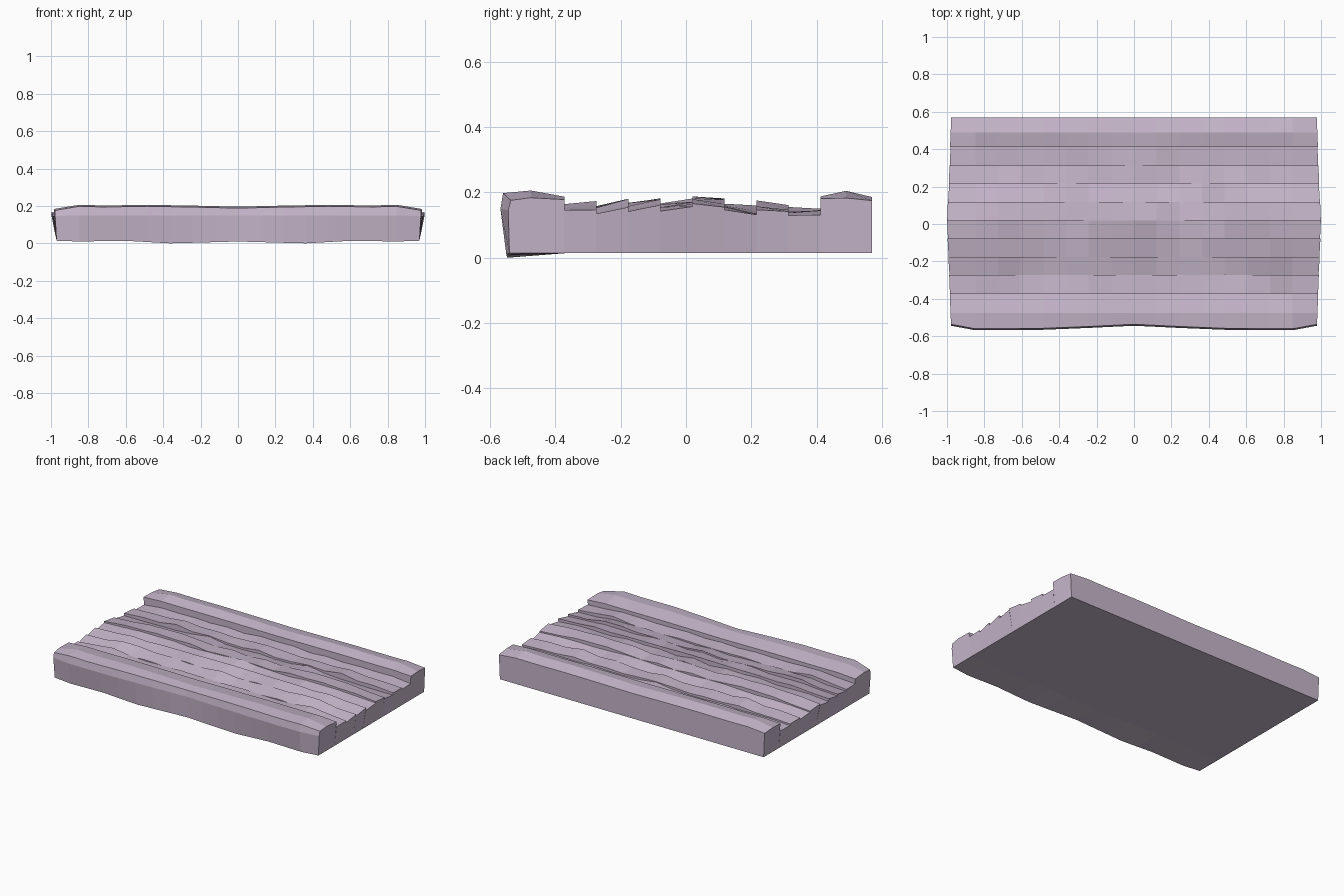
import bpy, bmesh, random
from mathutils import Vector

random.seed(4)
cube = bpy.data.objects.get("Cube")
if cube:
    bpy.data.objects.remove(cube)

mat = bpy.data.materials.new("lavender stone")
mat.use_nodes = True
COLOUR = (0.57, 0.475, 0.60, 1)
mat.diffuse_color = COLOUR
mat.node_tree.nodes["Principled BSDF"].inputs["Base Color"].default_value = COLOUR

COLS = 16
HALF = 0.97
BASE = 0.014


def curve(points, x):
    """Piecewise linear wave, mirrored about x = 0."""
    x = abs(x)
    for (a, u), (b, v) in zip(points, points[1:]):
        if x <= b:
            return u + (v - u) * (x - a) / (b - a)
    return points[-1][1]


def loft(name, section):
    """Sweep a closed (y, z) section along x; the end faces bulge outwards."""
    bm = bmesh.new()
    rings = []
    for i in range(COLS + 1):
        s = 2 * i / COLS - 1
        ring = []
        for y, z in section(i, s * HALF):
            x = s * HALF
            if abs(s) == 1:
                bulge = 0.03 - 0.04 * abs(y)
                x += s * bulge * min(1, max(0, (z - BASE) / 0.14))
            ring.append(bm.verts.new(Vector((x, y, z))))
        rings.append(ring)
    n = len(rings[0])
    for a, b in zip(rings, rings[1:]):
        for k in range(n):
            bm.faces.new((a[k], a[(k + 1) % n], b[(k + 1) % n], b[k]))
    bm.faces.new(rings[0])
    bm.faces.new(rings[-1])
    bmesh.ops.recalc_face_normals(bm, faces=bm.faces)
    mesh = bpy.data.meshes.new(name)
    bm.to_mesh(mesh)
    bm.free()
    mesh.materials.append(mat)
    obj = bpy.data.objects.new(name, mesh)
    bpy.context.collection.objects.link(obj)
    return obj


# Waves along the curbs
SWAY = [(0, 0.024), (0.25, 0.012), (0.5, 0.002), (0.85, 0), (HALF, 0.024)]
CREST = [(0, -0.01), (0.25, -0.004), (0.5, 0), (0.7, -0.004), (0.85, 0), (HALF, -0.022)]
HEM = [(0, 0.01), (0.36, 0), (0.6, 0.014), (0.85, 0.01), (HALF, BASE)]


# Front curb with a wavy outer face
def front_section(i, x):
    d, c = curve(SWAY, x), curve(CREST, x)
    return [(-0.372, BASE), (-0.372, 0.187 + c * 0.4), (-0.475, 0.206 + c),
            (-0.56 + d, 0.198 + c), (-0.568 + d, 0.15 + c * 0.2),
            (-0.55 + d * 0.4, curve(HEM, x))]


# Back curb with a straight outer face
def back_section(i, x):
    c = curve(CREST, x)
    return [(0.412, BASE), (0.412, 0.188 + c * 0.3), (0.49, 0.205 + c),
            (0.57, 0.186 + c * 0.5), (0.57, BASE)]


loft("front_curb", front_section)
loft("back_curb", back_section)

# Cobble rows: front and back edge heights at the slab ends
ROWS = [(0.146, 0.147), (0.135, 0.155), (0.142, 0.162), (0.143, 0.157),
        (0.166, 0.155), (0.147, 0.132), (0.147, 0.142), (0.130, 0.131)]
Y0, Y1 = -0.372, 0.412
step = (Y1 - Y0) / len(ROWS)

for r, (front, back) in enumerate(ROWS):
    # Mirrored uneven heights for each joint between stones
    swell = [random.uniform(-0.009, 0.009) for k in range(COLS // 2 + 1)]
    tilt = [random.uniform(-0.005, 0.005) for k in range(COLS // 2 + 1)]

    def row_section(i, x, r=r, front=front, back=back, swell=swell, tilt=tilt):
        k = abs(i - COLS // 2)
        inner = 1 if k < COLS // 2 else 0
        lift = inner * (0.015 + swell[k]) * min(1, (COLS // 2 - k) / 2)
        lean = inner * tilt[k]
        y = Y0 + r * step
        return [(y, BASE), (y, front + lift - lean),
                (y + step, back + lift + lean), (y + step, BASE)]

    loft(f"cobble_row_{r + 1}", row_section)
